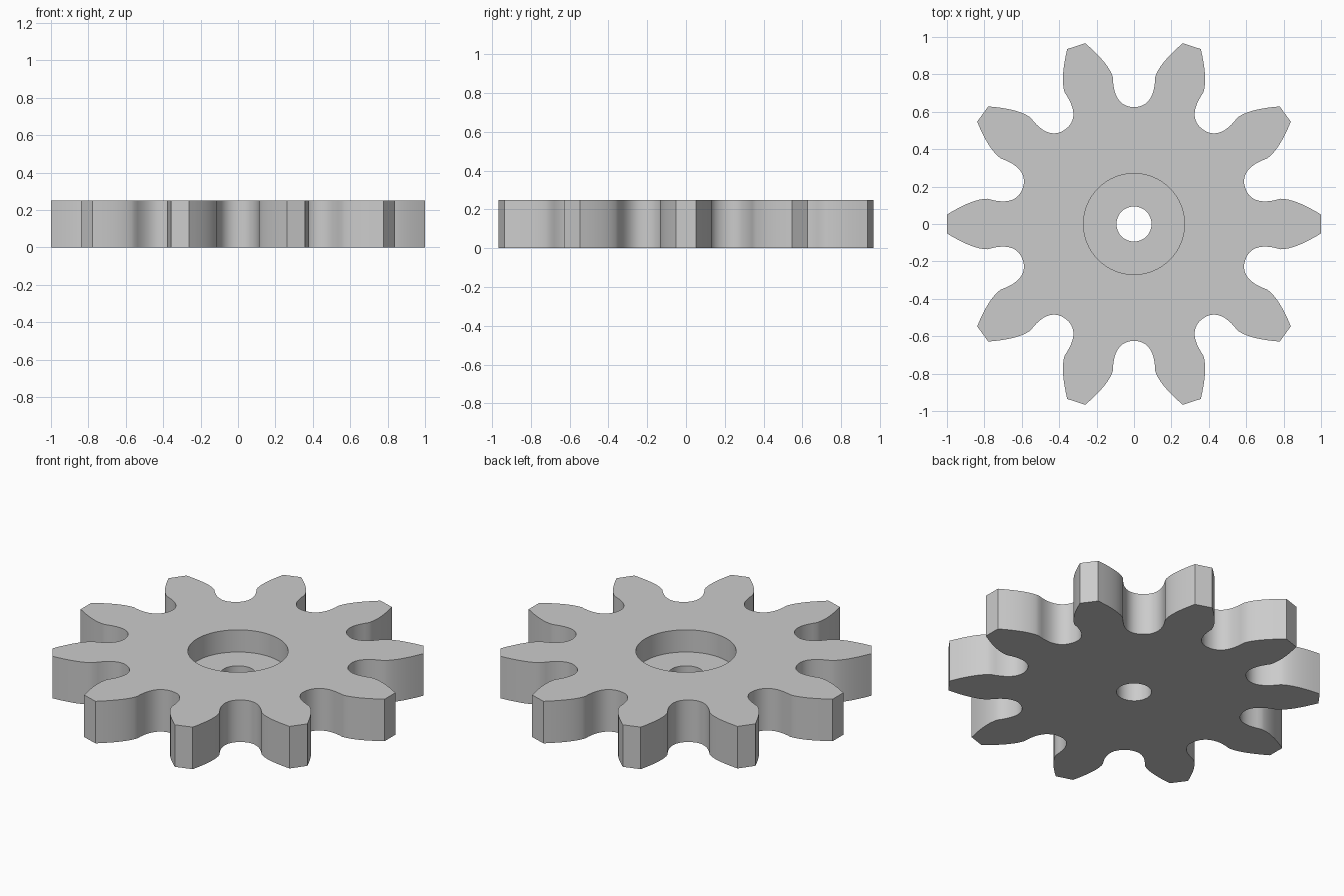
import bpy
import bmesh
from math import cos, sin, pi, radians
from mathutils import Vector
from mathutils.geometry import interpolate_bezier

cube = bpy.data.objects.get("Cube")
if cube:
    bpy.data.objects.remove(cube, do_unlink=True)

TEETH = 10
HEIGHT = 0.25
FLOOR_Z = 0.118
RECESS_R = 0.27
BORE_R = 0.094

# Plain grey material
grey = bpy.data.materials.new("plain_grey")
grey.use_nodes = True
colour = (0.6, 0.6, 0.6, 1)
grey.diffuse_color = colour
grey.node_tree.nodes["Principled BSDF"].inputs["Base Color"].default_value = colour


def bezier(a, b, c, d, steps):
    return interpolate_bezier(*(Vector((*p, 0)) for p in (a, b, c, d)), steps)


def gear_outline():
    """Half a gap (radial, sideways), mirrored and repeated around the wheel."""
    tip, foot, root = (0.9665, 0.261), (0.785, 0.113), (0.625, 0)
    flank = bezier(tip, (0.895, 0.177), (0.835, 0.128), foot, 9)
    fillet = bezier(foot, (0.70, 0.112), (0.625, 0.085), root, 11)
    half = flank + fillet[1:]
    gap = [(p.x, -p.y) for p in half] + [(p.x, p.y) for p in reversed(half[:-1])]
    points = []
    for i in range(TEETH):
        a = 2 * pi * (i + 0.5) / TEETH
        points += [(u * cos(a) - v * sin(a), u * sin(a) + v * cos(a)) for u, v in gap]
    return points


def circle(radius, count):
    return [(radius * cos(2 * pi * i / count), radius * sin(2 * pi * i / count))
            for i in range(count)]


bm = bmesh.new()


def loop(points, z):
    verts = [bm.verts.new((x, y, z)) for x, y in points]
    edges = [bm.edges.new((verts[i - 1], verts[i])) for i in range(len(verts))]
    return verts, edges


def wall(a, b):
    for i in range(len(a[0])):
        bm.faces.new((a[0][i - 1], a[0][i], b[0][i], b[0][i - 1]))


def cap(outer, inner):
    bmesh.ops.triangle_fill(bm, use_beauty=True, edges=outer[1] + inner[1])


# Boundary loops of the toothed rim, recess and bore
outline = gear_outline()
recess = circle(RECESS_R, 64)
bore = circle(BORE_R, 48)
rim_low, rim_high = loop(outline, 0), loop(outline, HEIGHT)
recess_low, recess_high = loop(recess, FLOOR_Z), loop(recess, HEIGHT)
bore_low, bore_high = loop(bore, 0), loop(bore, FLOOR_Z)

# Top, recess floor and underside
cap(rim_high, recess_high)
cap(recess_low, bore_high)
cap(rim_low, bore_low)

# Upright walls
wall(rim_low, rim_high)
wall(recess_low, recess_high)
wall(bore_low, bore_high)
bmesh.ops.recalc_face_normals(bm, faces=bm.faces[:])

mesh = bpy.data.meshes.new("gear_wheel")
bm.to_mesh(mesh)
bm.free()
mesh.materials.append(grey)
gear = bpy.data.objects.new("gear_wheel", mesh)
bpy.context.collection.objects.link(gear)

# Smooth walls with crisp edges
bpy.ops.object.select_all(action='DESELECT')
gear.select_set(True)
bpy.context.view_layer.objects.active = gear
bpy.ops.object.shade_smooth_by_angle(angle=radians(30))
